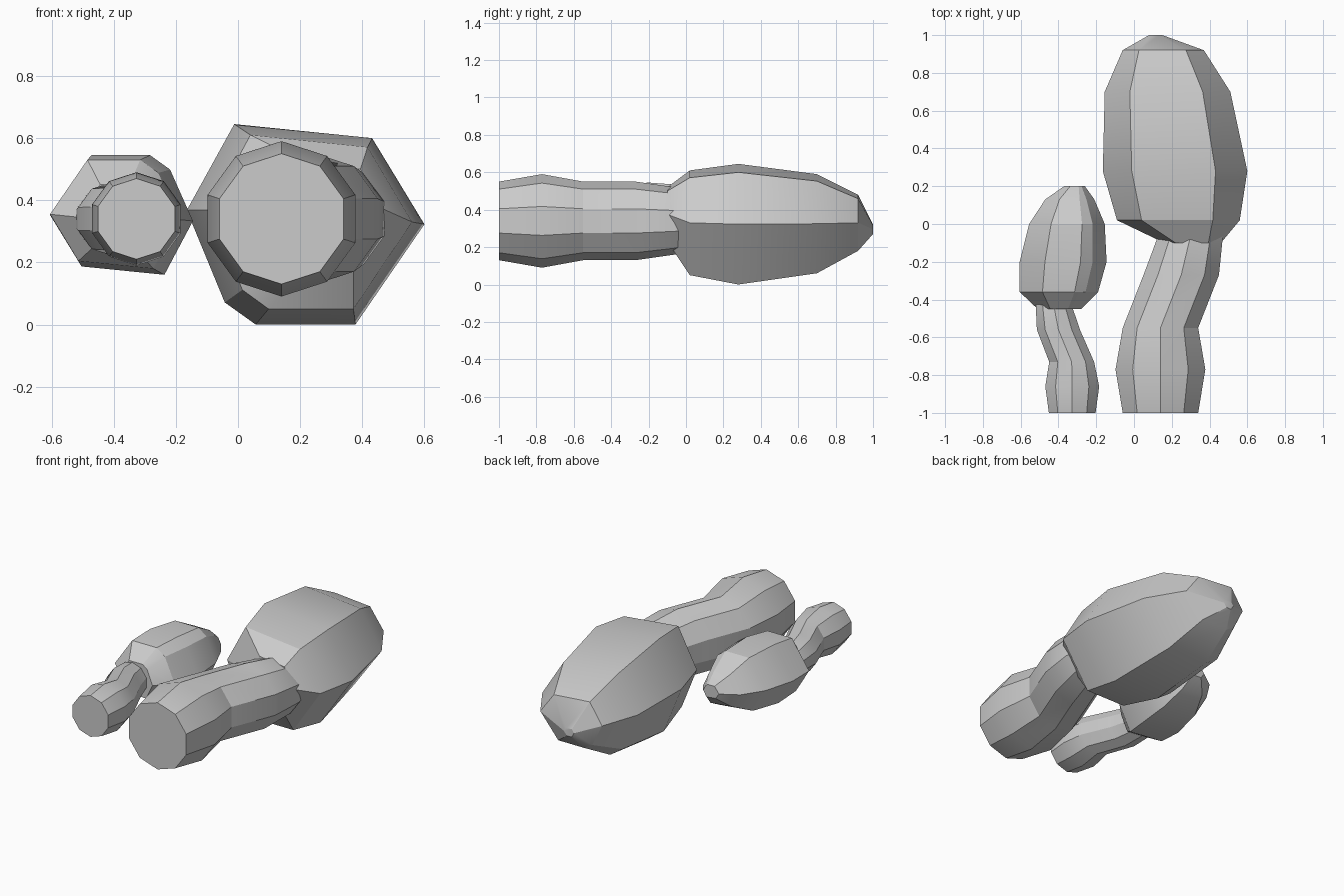
import bpy, bmesh
from math import sin, cos, tau

cube = bpy.data.objects.get("Cube")
if cube:
    bpy.data.objects.remove(cube, do_unlink=True)

grey = bpy.data.materials.new("plain grey")
grey.use_nodes = True
grey.diffuse_color = (0.6, 0.6, 0.6, 1)
grey.node_tree.nodes["Principled BSDF"].inputs["Base Color"].default_value = grey.diffuse_color


def loft(name, rings):
    """Skin a closed solid through a list of equal-sized point rings."""
    bm = bmesh.new()
    loops = [[bm.verts.new(point) for point in ring] for ring in rings]
    count = len(loops[0])
    for near, far in zip(loops, loops[1:]):
        for i in range(count):
            j = (i + 1) % count
            bm.faces.new((near[i], near[j], far[j], far[i]))
    bm.faces.new(loops[0])
    bm.faces.new(loops[-1])
    bmesh.ops.recalc_face_normals(bm, faces=bm.faces)
    mesh = bpy.data.meshes.new(name)
    bm.to_mesh(mesh)
    bm.free()
    mesh.materials.append(grey)
    obj = bpy.data.objects.new(name, mesh)
    bpy.context.collection.objects.link(obj)
    bpy.ops.object.select_all(action="DESELECT")
    obj.select_set(True)
    bpy.context.view_layer.objects.active = obj
    bpy.ops.object.shade_smooth_by_angle(angle=0.4)
    return obj


def stem(name, height, stations, sides=10):
    """Bent ten-sided stalk; each station is (y, centre x, radius)."""
    turns = [tau * i / sides for i in range(sides)]
    loft(name, [[(x + r * sin(a), y, height + r * cos(a)) for a in turns]
                for y, x, r in stations])


def cap(name, profile, stations):
    """Faceted head; the unit profile is fitted to (y, left, right, bottom, top)."""
    loft(name, [[(x0 + u * (x1 - x0), y, z0 + v * (z1 - z0)) for u, v in profile]
                for y, x0, x1, z0, z1 in stations])


# Large mushroom, lying with its cap to the back
stem("large_stem", 0.34, [
    (-1, 0.14, 0.21), (-0.77, 0.14, 0.25), (-0.55, 0.14, 0.21),
    (-0.27, 0.25, 0.21), (-0.06, 0.3, 0.18), (0.05, 0.3, 0.15)])
cap("large_cap",
    [(0, 0.57), (0.2, 1), (0.78, 0.93), (1, 0.5), (0.71, 0), (0.29, 0), (0.16, 0.11)],
    [(-0.1, 0.16, 0.46, 0.23, 0.52), (0.02, -0.09, 0.56, 0.05, 0.61),
     (0.28, -0.165, 0.6, 0, 0.645), (0.7, -0.155, 0.51, 0.06, 0.59),
     (0.92, -0.06, 0.37, 0.18, 0.48), (1, 0.08, 0.15, 0.27, 0.32)])

# Small mushroom beside it
stem("small_stem", 0.34, [
    (-1, -0.327, 0.13), (-0.86, -0.327, 0.15), (-0.73, -0.33, 0.125),
    (-0.56, -0.4, 0.12), (-0.43, -0.425, 0.1), (-0.36, -0.425, 0.09)])
cap("small_cap",
    [(0, 0.5), (0.29, 1), (0.7, 1), (0.84, 0.88), (1, 0.45), (0.8, 0), (0.22, 0.07)],
    [(-0.45, -0.51, -0.28, 0.24, 0.45), (-0.36, -0.605, -0.19, 0.18, 0.53),
     (-0.2, -0.605, -0.145, 0.16, 0.545), (0, -0.555, -0.155, 0.18, 0.53),
     (0.13, -0.47, -0.21, 0.25, 0.46), (0.2, -0.37, -0.26, 0.32, 0.4)])
